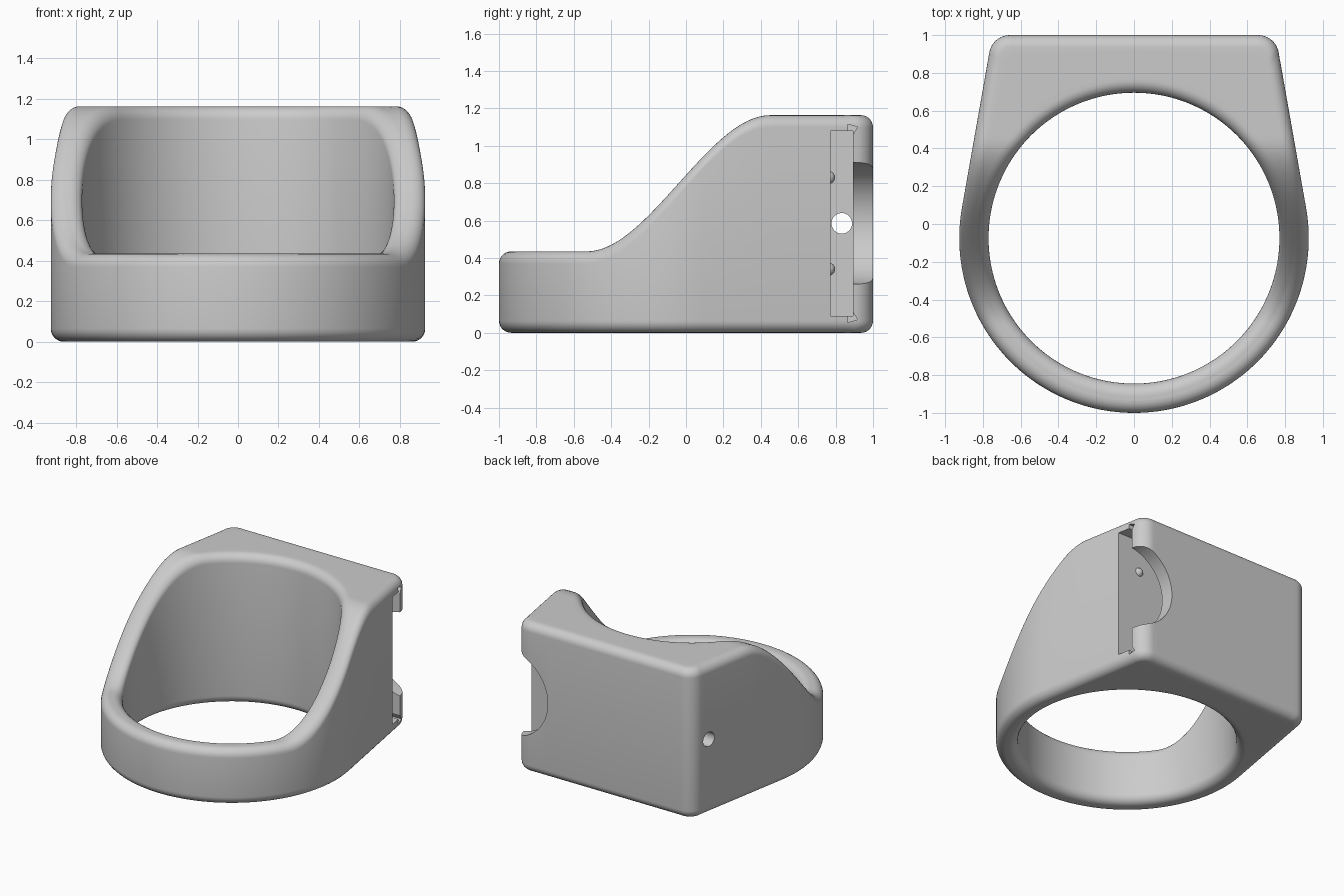
import bpy, bmesh, math
from mathutils import Matrix, Vector

cube = bpy.data.objects.get("Cube")
if cube:
    bpy.data.objects.remove(cube, do_unlink=True)

grey = bpy.data.materials.new("plain grey")
grey.use_nodes = True
GREY = (0.6, 0.6, 0.6, 1)
grey.diffuse_color = GREY
grey.node_tree.nodes["Principled BSDF"].inputs["Base Color"].default_value = GREY

CY = -0.075            # centre of the finger hole along y
R_IN, R_OUT = 0.77, 0.925
FILLET = 0.065
BACK = 1.0 - CY        # back wall, measured from the hole centre
TAPER = math.radians(10)
CORNER = 0.11
LOW, HIGH = 0.435, 1.163
SLOT_Z = 0.585


def make_object(name, bm):
    bmesh.ops.recalc_face_normals(bm, faces=bm.faces[:])
    mesh = bpy.data.meshes.new(name)
    bm.to_mesh(mesh)
    bm.free()
    mesh.materials.append(grey)
    obj = bpy.data.objects.new(name, mesh)
    bpy.context.collection.objects.link(obj)
    return obj


def crest(y):
    """Height of the upper rim: low at the front, swelling up to the back."""
    t = min(max((y + 0.53) / 0.98, 0), 1)
    return LOW + (HIGH - LOW) * t * t * (3 - 2 * t)


def outline():
    """Outer contour as (point, normal) around the hole centre."""
    pts = []

    def arc(cx, cy, r, a0, a1, n):
        for i in range(n + 1):
            a = a0 + (a1 - a0) * i / n
            nrm = Vector((math.cos(a), math.sin(a)))
            pts.append((Vector((cx, cy)) + nrm * r, nrm))

    def line_to(target, n):
        start, nrm = pts[-1]
        for i in range(1, n):
            pts.append((start.lerp(target, i / n), nrm))

    cy = BACK - CORNER
    cx = (R_OUT - CORNER - cy * math.sin(TAPER)) / math.cos(TAPER)
    arc(cx, cy, CORNER, TAPER, math.pi / 2, 10)
    line_to(Vector((-cx, BACK)), 32)
    arc(-cx, cy, CORNER, math.pi / 2, math.pi - TAPER, 10)
    side = Vector((math.cos(TAPER), math.sin(TAPER))) * R_OUT
    line_to(Vector((-side.x, side.y)), 24)
    arc(0, 0, R_OUT, math.pi - TAPER, 2 * math.pi + TAPER, 100)
    line_to(Vector((cx, cy)) + side.normalized() * CORNER, 24)
    return pts


def section(point, normal):
    """Closed cross-section with four rounded edges, along one radial line."""
    outer = point.length
    direction = point / outer
    lean = direction.dot(normal)
    steps = [math.pi / 2 * i / 7 for i in range(8)]
    rim = [(R_IN + FILLET * (1 - math.cos(a)), FILLET * (1 - math.sin(a))) for a in steps]
    tail = [(outer - FILLET * (1 - math.cos(a)) / lean, FILLET * (1 - math.sin(a)))
            for a in reversed(steps)]
    r0, r1 = rim[-1][0], tail[0][0]
    rim += [(r0 + (r1 - r0) * i / 8, 0) for i in range(1, 8)] + tail
    top, bottom = [], []
    for rho, drop in rim:
        x, y = direction * rho
        y += CY
        top.append((x, y, crest(y) - drop))
        bottom.append((x, y, drop))
    return top + bottom[::-1]


# Ring body: cross-sections swept round the contour
bm = bmesh.new()
loops = [[bm.verts.new(co) for co in section(p, n)] for p, n in outline()]
for i, a in enumerate(loops):
    b = loops[(i + 1) % len(loops)]
    for j in range(len(a)):
        k = (j + 1) % len(a)
        bm.faces.new((a[j], a[k], b[k], b[j]))
body = make_object("ring_body", bm)


def cylinder(name, radius, start, end):
    start, end = Vector(start), Vector(end)
    axis = end - start
    turn = axis.to_track_quat('Z', 'Y').to_matrix().to_4x4()
    bm = bmesh.new()
    bmesh.ops.create_cone(bm, cap_ends=True, segments=64, radius1=radius, radius2=radius,
                          depth=axis.length,
                          matrix=Matrix.Translation((start + end) / 2) @ turn)
    return make_object(name, bm)


def prism(name, profile, x0, x1):
    """Extrude a (y, z) profile along x."""
    bm = bmesh.new()
    face = bm.faces.new([bm.verts.new((x0, y, z)) for y, z in profile])
    ext = bmesh.ops.extrude_face_region(bm, geom=[face])["geom"]
    bmesh.ops.translate(bm, vec=(x1 - x0, 0, 0),
                        verts=[v for v in ext if isinstance(v, bmesh.types.BMVert)])
    return make_object(name, bm)


# Slide-in slot, its edge grooves, thumb notch and push-out hole
cutters = [
    prism("slot_cutter", [(0.773, 0.09), (0.893, 0.09), (0.893, 1.08), (0.773, 1.08)], -0.6, 1.2),
    cylinder("thumb_notch_cutter", 0.33, (0.82, 0.83, SLOT_Z), (0.82, 1.2, SLOT_Z)),
    cylinder("push_hole_cutter", 0.055, (-1.2, 0.833, SLOT_Z), (-0.4, 0.833, SLOT_Z)),
]
for name, sign in (("upper_groove_cutter", 1), ("lower_groove_cutter", -1)):
    groove = [(0.864, 0.53), (0.917, 0.515), (0.89, 0.47), (0.87, 0.47)]
    cutters.append(prism(name, [(y, SLOT_Z + sign * dz) for y, dz in groove], -0.59, 1.2))

bpy.context.view_layer.objects.active = body
for cutter in cutters:
    cut = body.modifiers.new(cutter.name, 'BOOLEAN')
    cut.operation = 'DIFFERENCE'
    cut.solver = 'EXACT'
    cut.object = cutter
    bpy.ops.object.modifier_apply(modifier=cut.name)
for cutter in cutters:
    bpy.data.objects.remove(cutter, do_unlink=True)

# Detent bumps on the inner slot wall
parts = [body]
for name, z in (("lower_detent", 0.34), ("upper_detent", 0.83)):
    bm = bmesh.new()
    bmesh.ops.create_uvsphere(bm, u_segments=24, v_segments=12, radius=0.035,
                              matrix=Matrix.Translation((0.6, 0.762, z)))
    parts.append(make_object(name, bm))

bpy.ops.object.select_all(action='DESELECT')
for part in parts:
    part.select_set(True)
bpy.ops.object.shade_smooth_by_angle(angle=math.radians(30))
